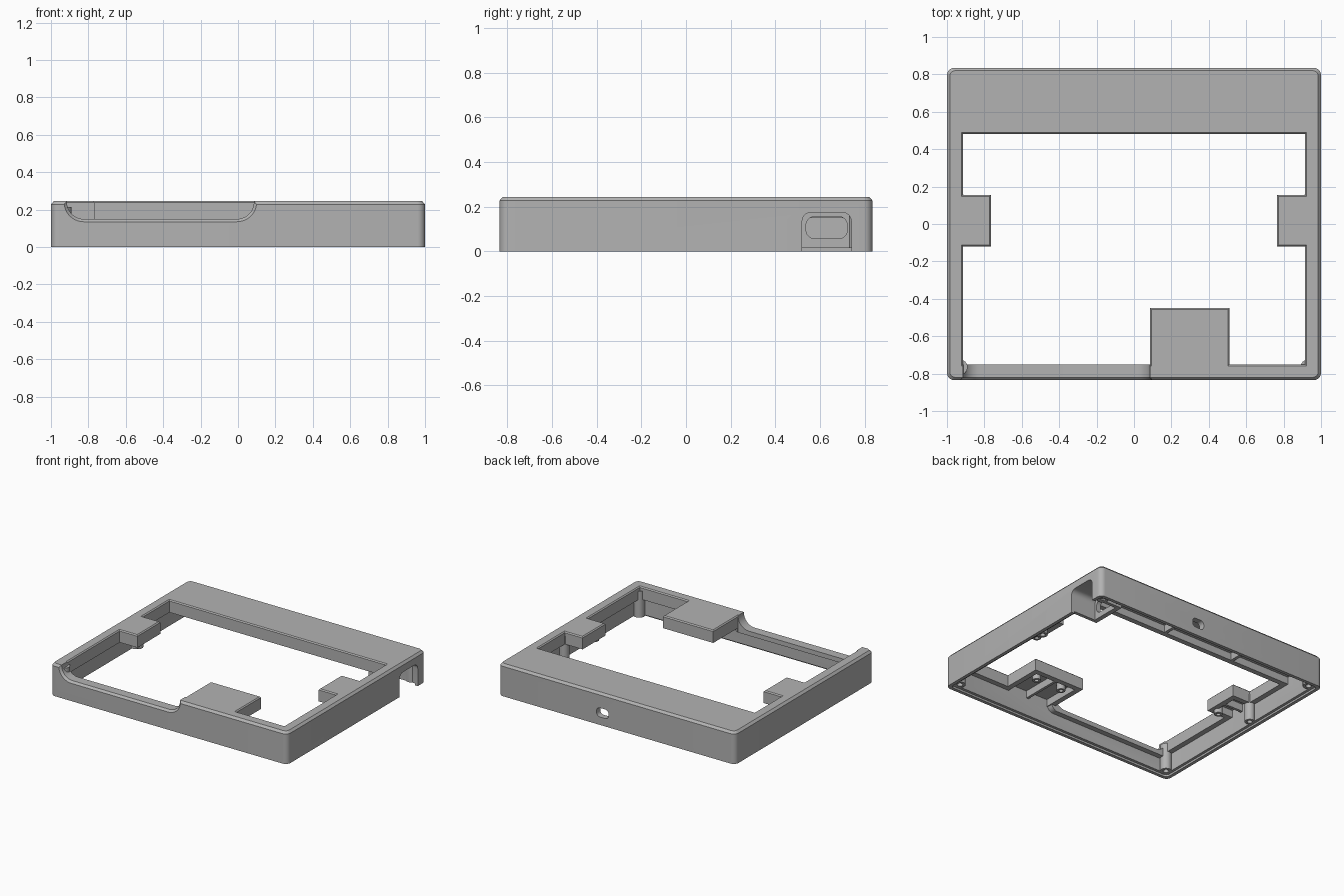
import bpy, bmesh, math
from mathutils import Vector

cube = bpy.data.objects.get("Cube")
if cube:
    bpy.data.objects.remove(cube, do_unlink=True)

grey = bpy.data.materials.new("mid_grey")
grey.use_nodes = True
grey.diffuse_color = (0.45, 0.45, 0.45, 1)
grey.node_tree.nodes["Principled BSDF"].inputs["Base Color"].default_value = (0.45, 0.45, 0.45, 1)


def rounded(cx, cy, w, h, r, n=6):
    """Rounded rectangle outline, counter-clockwise."""
    pts = []
    for i, (sx, sy) in enumerate([(1, 1), (-1, 1), (-1, -1), (1, -1)]):
        for k in range(n + 1):
            a = math.pi / 2 * (i + k / n)
            pts.append((cx + sx * (w / 2 - r) + r * math.cos(a),
                        cy + sy * (h / 2 - r) + r * math.sin(a)))
    return pts


def grow(poly, d):
    """Offset a right-angled outline outward by d."""
    out = []
    for i, p in enumerate(poly):
        p = Vector(p)
        e1 = (p - Vector(poly[i - 1])).normalized()
        e2 = (Vector(poly[(i + 1) % len(poly)]) - p).normalized()
        out.append(p + d * (Vector((e1.y, -e1.x)) + Vector((e2.y, -e2.x))))
    return out


def loft(name, layers, axis="z"):
    """Closed solid through outlines given as (outline, position along axis)."""
    place = {"x": lambda u, v, t: (t, u, v),
             "y": lambda u, v, t: (u, t, v),
             "z": lambda u, v, t: (u, v, t)}[axis]
    bm = bmesh.new()
    rings = [[bm.verts.new(place(u, v, t)) for u, v in line] for line, t in layers]
    for a, b in zip(rings, rings[1:]):
        for i in range(len(a)):
            j = (i + 1) % len(a)
            bm.faces.new((a[i], a[j], b[j], b[i]))
    bm.faces.new(rings[0][::-1])
    bm.faces.new(rings[-1])
    bmesh.ops.recalc_face_normals(bm, faces=bm.faces)
    me = bpy.data.meshes.new(name)
    bm.to_mesh(me)
    bm.free()
    me.materials.append(grey)
    ob = bpy.data.objects.new(name, me)
    bpy.context.collection.objects.link(ob)
    return ob


def box(name, x0, x1, y0, y1, z0, z1):
    line = [(x0, y0), (x1, y0), (x1, y1), (x0, y1)]
    return loft(name, [(line, z0), (line, z1)])


def activate(ob):
    bpy.ops.object.select_all(action="DESELECT")
    ob.select_set(True)
    bpy.context.view_layer.objects.active = ob


def combine(target, tool, operation):
    """Apply a boolean and remove the tool."""
    activate(target)
    mod = target.modifiers.new("combine", "BOOLEAN")
    mod.operation, mod.object, mod.solver = operation, tool, "EXACT"
    bpy.ops.object.modifier_apply(modifier=mod.name)
    bpy.data.objects.remove(tool, do_unlink=True)


def add(tool):
    combine(frame, tool, "UNION")


def cut(tool, target=None):
    combine(target or frame, tool, "DIFFERENCE")


# Outer shell with chamfered top, hollow underneath, stepped bottom rim
outer = rounded(0, 0, 2.0, 1.67, 0.04)
frame = loft("frame", [(outer, 0), (outer, 0.228),
                       (rounded(0, 0, 1.97, 1.64, 0.03), 0.245)])
inner = rounded(0, 0, 1.91, 1.58, 0.03)
cut(loft("cavity", [(inner, -0.1), (inner, 0.205)]))
step = rounded(0, 0, 1.95, 1.62, 0.03)
cut(loft("rim_step", [(step, -0.1), (step, 0.015)]))

# Outline of the central opening, with side tabs and the front tab
right_half = [(0.085, -0.75), (0.085, -0.45), (0.51, -0.45), (0.51, -0.75),
              (0.915, -0.75), (0.915, -0.12), (0.765, -0.12), (0.765, 0.155),
              (0.915, 0.155), (0.915, 0.48)]
left_half = [(-x, y) for x, y in right_half[:3:-1]]
opening = right_half + left_half

# Turned-down lip around the opening and lip under the front notch
lip = grow(opening, 0.04)
add(loft("opening_lip", [(lip, 0.15), (lip, 0.225)]))
sag = rounded(-0.415, 0.17, 1.07, 0.11, 0.05)
add(loft("notch_lip", [(sag, -0.81), (sag, -0.745)], "y"))

# Ribs under the rear deck and the front tab
for x in (-0.45, 0.15):
    add(box("rear_rib", x - 0.012, x + 0.012, 0.5, 0.8, 0.15, 0.22))
add(box("front_tab_rib", 0.29, 0.31, -0.8, -0.47, 0.15, 0.22))
for s in (-1, 1):
    xs = sorted((s * 0.78, s * 0.97))
    add(box("side_tab_rib", *xs, 0.01, 0.03, 0.15, 0.22))

# Socket housing in the rear corner
add(box("socket_housing", 0.755, 0.97, 0.495, 0.765, 0.015, 0.22))

# Cut the opening with a fine chamfer on its top edge
cut(loft("opening_cut", [(opening, -0.1), (opening, 0.237),
                         (grow(opening, 0.008), 0.245),
                         (grow(opening, 0.008), 0.3)]))

# Front notch, with a chamfered outer edge


def notch(d):
    return rounded(-0.415, 0.4, 1.0 + 2 * d, 0.5 + 2 * d, 0.09 + d, 10)


cut(loft("notch_cut", [(notch(0.015), -0.9), (notch(0.015), -0.835),
                       (notch(0), -0.82), (notch(0), -0.74)], "y"))

# Arched socket recess, its slot, and the small port at the back
arch = rounded(0.63, 0.04, 0.22, 0.27, 0.04)
cut(loft("socket_recess", [(arch, 0.79), (arch, 1.1)], "x"))
slot = rounded(0.63, 0.107, 0.185, 0.1, 0.04)
cut(loft("socket_slot", [(slot, 0.7), (slot, 0.85)], "x"))
port = rounded(0.12, 0.095, 0.1, 0.07, 0.028)
cut(loft("rear_port", [(port, 0.75), (port, 0.9)], "y"))

# Screw posts in the corners and beside the tabs
parts = [frame]


def post(name, x, y, r, z0):
    ob = loft(name, [(rounded(x, y, 2 * r, 2 * r, r * 0.99), z0),
                     (rounded(x, y, 2 * r, 2 * r, r * 0.99), 0.215)])
    h = r * 0.5
    hole = rounded(x, y, 2 * h, 2 * h, h * 0.99)
    cut(loft("hole", [(hole, z0 - 0.1), (hole, 0.18)]), ob)
    parts.append(ob)


for s, side in ((1, "left"), (-1, "right")):
    post(f"front_{side}_post", s * 0.93, -0.765, 0.04, 0.015)
    post(f"rear_{side}_post", s * 0.93, 0.77, 0.04, 0.015)
    post(f"middle_{side}_post", s * 0.935, 0.13, 0.036, 0.015)
    post(f"{side}_tab_boss", s * 0.82, -0.07, 0.03, 0.12)
post("front_tab_boss_a", 0.19, -0.56, 0.03, 0.15)
post("front_tab_boss_b", 0.41, -0.56, 0.03, 0.15)

for ob in parts:
    activate(ob)
    bpy.ops.object.shade_smooth_by_angle(angle=math.radians(25))
